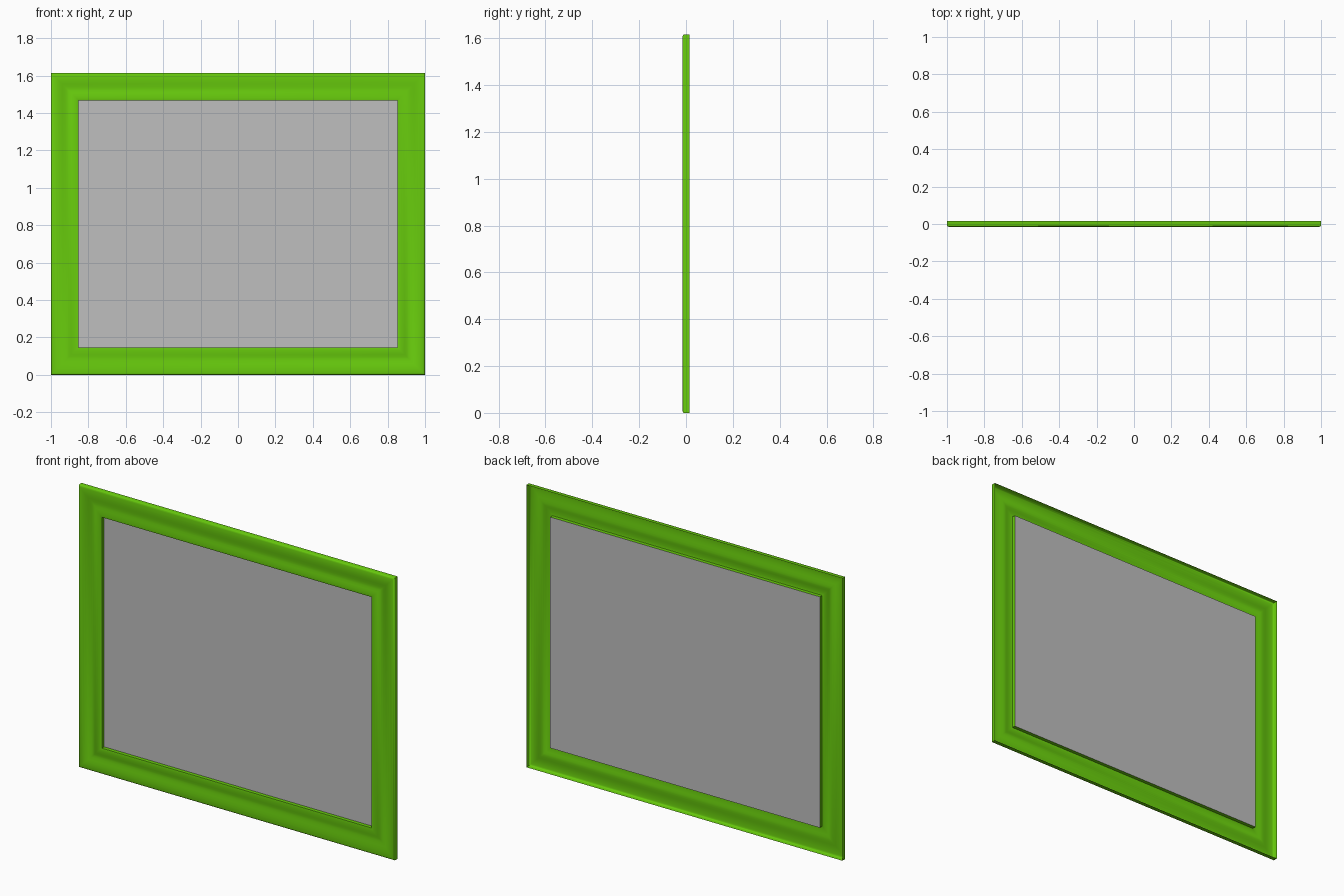
import bpy, bmesh, math

WIDTH, HEIGHT = 2.0, 1.615
PANE_INSET, PANE_Y = 0.147, 0.009

old = bpy.data.objects.get("Cube")
if old:
    bpy.data.objects.remove(old, do_unlink=True)


def material(name, rgb):
    mat = bpy.data.materials.new(name)
    mat.use_nodes = True
    colour = (*rgb, 1.0)
    mat.diffuse_color = colour
    mat.node_tree.nodes["Principled BSDF"].inputs["Base Color"].default_value = colour
    return mat


def rectangle(bm, inset, y):
    """Four corners of the outline moved inwards by inset, at depth y."""
    x = WIDTH / 2 - inset
    low, high = inset, HEIGHT - inset
    return [bm.verts.new((sx, y, z))
            for sx, z in ((-x, low), (x, low), (x, high), (-x, high))]


def finish(name, bm, mat):
    mesh = bpy.data.meshes.new(name)
    bm.to_mesh(mesh)
    bm.free()
    mesh.materials.append(mat)
    obj = bpy.data.objects.new(name, mesh)
    bpy.context.collection.objects.link(obj)
    return obj


# Moulded frame: open-backed shell, profile of (inset, depth) from outer back edge to inner back edge
profile = [(0, 0.015), (0, -0.009), (0.003, -0.013), (0.010, -0.015),
           (0.032, -0.015), (0.045, -0.0135), (0.060, -0.010), (0.075, -0.007),
           (0.086, -0.006), (0.096, -0.0075), (0.108, -0.011), (0.120, -0.0135),
           (0.132, -0.0145), (0.143, -0.014), (PANE_INSET, -0.012),
           (PANE_INSET, PANE_Y)]
bm = bmesh.new()
rings = [rectangle(bm, inset, y) for inset, y in profile]
for a, b in zip(rings, rings[1:]):
    for i in range(4):
        j = (i + 1) % 4
        bm.faces.new((a[i], a[j], b[j], b[i]))
frame = finish("moulded_frame", bm, material("leaf green", (0.14, 0.61, 0.004)))

# Smooth moulding with crisp wall edges
bpy.ops.object.select_all(action="DESELECT")
frame.select_set(True)
bpy.context.view_layer.objects.active = frame
bpy.ops.object.shade_smooth_by_angle(angle=math.radians(40))

# Flat pane closing the back of the opening
bm = bmesh.new()
bm.faces.new(rectangle(bm, PANE_INSET, PANE_Y))
finish("pane", bm, material("pane grey", (0.52, 0.52, 0.52)))
